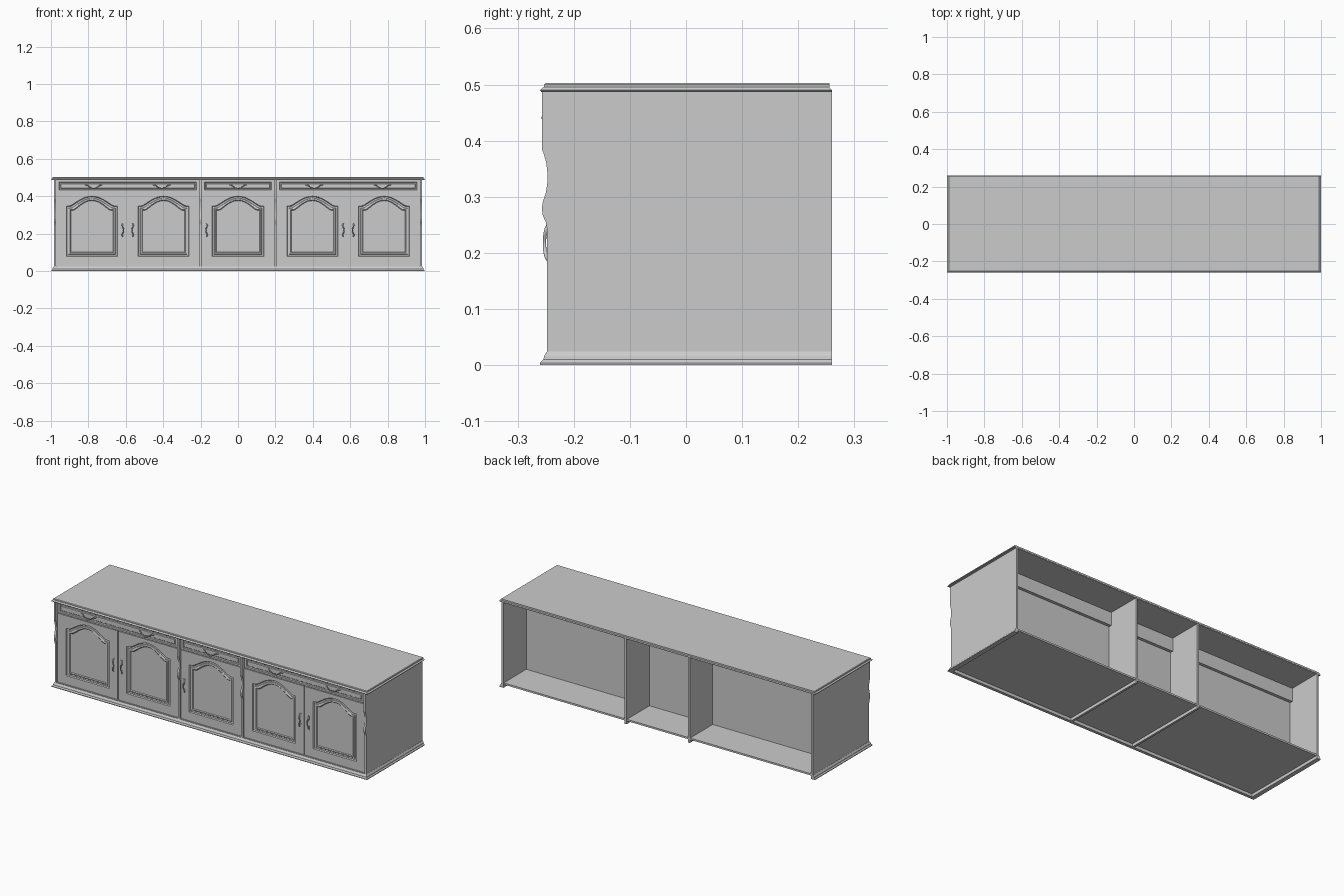
import bpy, bmesh, math

if "Cube" in bpy.data.objects:
    bpy.data.objects.remove(bpy.data.objects["Cube"])

def make(name, bm, smooth=False):
    bmesh.ops.recalc_face_normals(bm, faces=bm.faces)
    me = bpy.data.meshes.new(name)
    bm.to_mesh(me)
    bm.free()
    ob = bpy.data.objects.new(name, me)
    bpy.context.collection.objects.link(ob)
    return ob

def bridge(bm, a, b):
    for i in range(len(a)):
        j = (i + 1) % len(a)
        bm.faces.new((a[i], a[j], b[j], b[i]))

def box(name, x0, x1, y0, y1, z0, z1):
    bm = bmesh.new()
    lo, hi = [[bm.verts.new(p) for p in ((x0, y0, z), (x1, y0, z), (x1, y1, z), (x0, y1, z))]
              for z in (z0, z1)]
    bridge(bm, lo, hi)
    bm.faces.new(lo)
    bm.faces.new(hi)
    return make(name, bm)

def upright(name, x0, x1, z0=0.0):
    # vertical board with a carved wavy front edge
    prof = [(.26, z0), (.26, .488), (-.257, .488), (-.257, .385), (-.253, .375), (-.249, .36),
            (-.247, .343), (-.247, .325), (-.250, .306), (-.255, .292), (-.257, .279),
            (-.255, .266), (-.250, .255), (-.248, .244), (-.248, z0)]
    bm = bmesh.new()
    a, b = [[bm.verts.new((x, y, z)) for y, z in prof] for x in (x0, x1)]
    bridge(bm, a, b)
    bm.faces.new(a)
    bm.faces.new(b)
    return make(name, bm)

def arch_loop(bm, cx, hw, zb, zs, h, d, y, n=24):
    # rectangle with an ogee arched top, shrunk by d
    pts = [(-hw + d, zb + d), (hw - d, zb + d)]
    steps = n if h else 1
    for i in range(steps + 1):
        u = 1 - 2 * i / steps
        t = max(0, (.88 - abs(u)) / .88)
        rise = h * (.5 - .5 * math.cos(math.pi * t ** .7))
        pts.append((u * (hw - d), zs + rise - d))
    return [bm.verts.new((cx + x, y, z)) for x, z in pts]

def front(name, x0, x1, z0, z1, inset_x, zb, zs, h, rings):
    # slab front with a routed moulding around a raised field
    bm = bmesh.new()
    yf, yb = -.242, -.222
    rect = ((x0, z0), (x1, z0), (x1, z1), (x0, z1))
    outer, back = [[bm.verts.new((x, y, z)) for x, z in rect] for y in (yf, yb)]
    cx, hw = (x0 + x1) / 2, (x1 - x0) / 2 - inset_x
    loops = [arch_loop(bm, cx, hw, zb, zs, h, d, yf + dy) for d, dy in rings]
    edges = [bm.edges.new((l[i], l[(i + 1) % len(l)])) for l in (outer, loops[0])
             for i in range(len(l))]
    bmesh.ops.triangle_fill(bm, edges=edges, use_beauty=True, use_dissolve=False)
    bridge(bm, outer, back)
    bm.faces.new(back)
    for a, b in zip(loops, loops[1:]):
        bridge(bm, a, b)
    bm.faces.new(loops[-1])
    return make(name, bm)

def rod(name, pts, radii, r):
    cu = bpy.data.curves.new(name, 'CURVE')
    cu.dimensions = '3D'
    cu.bevel_depth = r
    cu.bevel_resolution = 2
    cu.use_fill_caps = True
    cu.resolution_u = 6
    sp = cu.splines.new('BEZIER')
    sp.bezier_points.add(len(pts) - 1)
    for bp, p, k in zip(sp.bezier_points, pts, radii):
        bp.co = p
        bp.radius = k
        bp.handle_left_type = bp.handle_right_type = 'AUTO'
    ob = bpy.data.objects.new(name, cu)
    bpy.context.collection.objects.link(ob)
    return ob

# worktop with stepped edge
bm = bmesh.new()
stack = [(.487, .997, -.258, .26), (.490, 1.0, -.26, .26), (.494, .996, -.256, .256),
         (.496, .993, -.253, .256), (.500, .993, -.253, .256), (.503, .990, -.250, .256)]
rows = [[bm.verts.new(p) for p in ((-hx, y0, z), (hx, y0, z), (hx, y1, z), (-hx, y1, z))]
        for z, hx, y0, y1 in stack]
for a, b in zip(rows, rows[1:]):
    bridge(bm, a, b)
bm.faces.new(rows[0])
bm.faces.new(rows[-1])
make("worktop", bm)

# base moulding around front and sides
bm = bmesh.new()
prof = [(-.004, 0), (.013, 0), (.013, .004), (.007, .010), (.006, .016), (.001, .024), (-.004, .024)]
hx, yf, yb = .985, -.247, .26
cols = [[bm.verts.new((s * (hx + o), yb if end else yf - o, z)) for o, z in prof]
        for s, end in ((1, 1), (1, 0), (-1, 0), (-1, 1))]
for a, b in zip(cols, cols[1:]):
    bridge(bm, a, b)
bm.faces.new(cols[0])
bm.faces.new(cols[-1])
make("base_moulding", bm)

# carcass boards
upright("left_side", -.985, -.973)
upright("right_side", .973, .985)
upright("left_divider", -.206, -.194)
upright("right_divider", .194, .206)

bays = [("left", -.973, -.206, 2), ("middle", -.194, .194, 1), ("right", .206, .973, 2)]
door_rings = [(0, 0), (.004, .007), (.010, .007), (.013, .003), (.020, .001), (.024, .005)]
drawer_rings = [(0, 0), (.003, .005), (.007, .005), (.010, .001)]

for side, x0, x1, count in bays:
    # inner panels, floor and drawer box of each bay
    box(side + "_floor", x0, x1, -.245, .256, .017, .027)
    box(side + "_inner_back", x0, x1, .04, .053, .027, .42)
    box(side + "_drawer_box", x0, x1, -.225, .07, .412, .487)
    box(side + "_face_frame", x0, x1, -.236, -.222, .02, .487)
    # drawer front
    front(side + "_drawer_front", x0 + .004, x1 - .004, .424, .484, .012, .433, .476, 0, drawer_rings)
    # doors and pulls
    w = (x1 - x0) / count
    for i in range(count):
        a, b = x0 + i * w, x0 + (i + 1) * w
        tag = f"{side}_{i + 1}"
        front(tag + "_door", a + .002, b - .002, .028, .420, .053, .078, .348, .052, door_rings)
        # door pull, next to the meeting edge
        hxp = b - .025 if count == 2 and i == 0 else a + .025
        s = -1 if count == 2 and i == 0 else 1
        rod(tag + "_door_pull",
            [(hxp, -.241, .182), (hxp + .004 * s, -.248, .192), (hxp - .003 * s, -.252, .218),
             (hxp + .004 * s, -.248, .244), (hxp, -.241, .256)],
            [.8, 1.3, .9, 1.3, .8], .003)
        for z in (.190, .248):
            box(tag + "_pull_plate", hxp - .007, hxp + .007, -.2445, -.24, z - .011, z + .011)
        # drawer pull, swooping bail
        cx = 0 if count == 1 else math.copysign(.772 if (i == 0) == (side == "left") else .408, x0)
        rod(tag + "_drawer_pull",
            [(cx - .044, -.241, .460), (cx - .034, -.250, .458), (cx - .016, -.253, .446),
             (cx, -.254, .441), (cx + .016, -.253, .446), (cx + .034, -.250, .458),
             (cx + .044, -.241, .460)],
            [1.2, 1, .8, 1.3, .8, 1, 1.2], .003)
